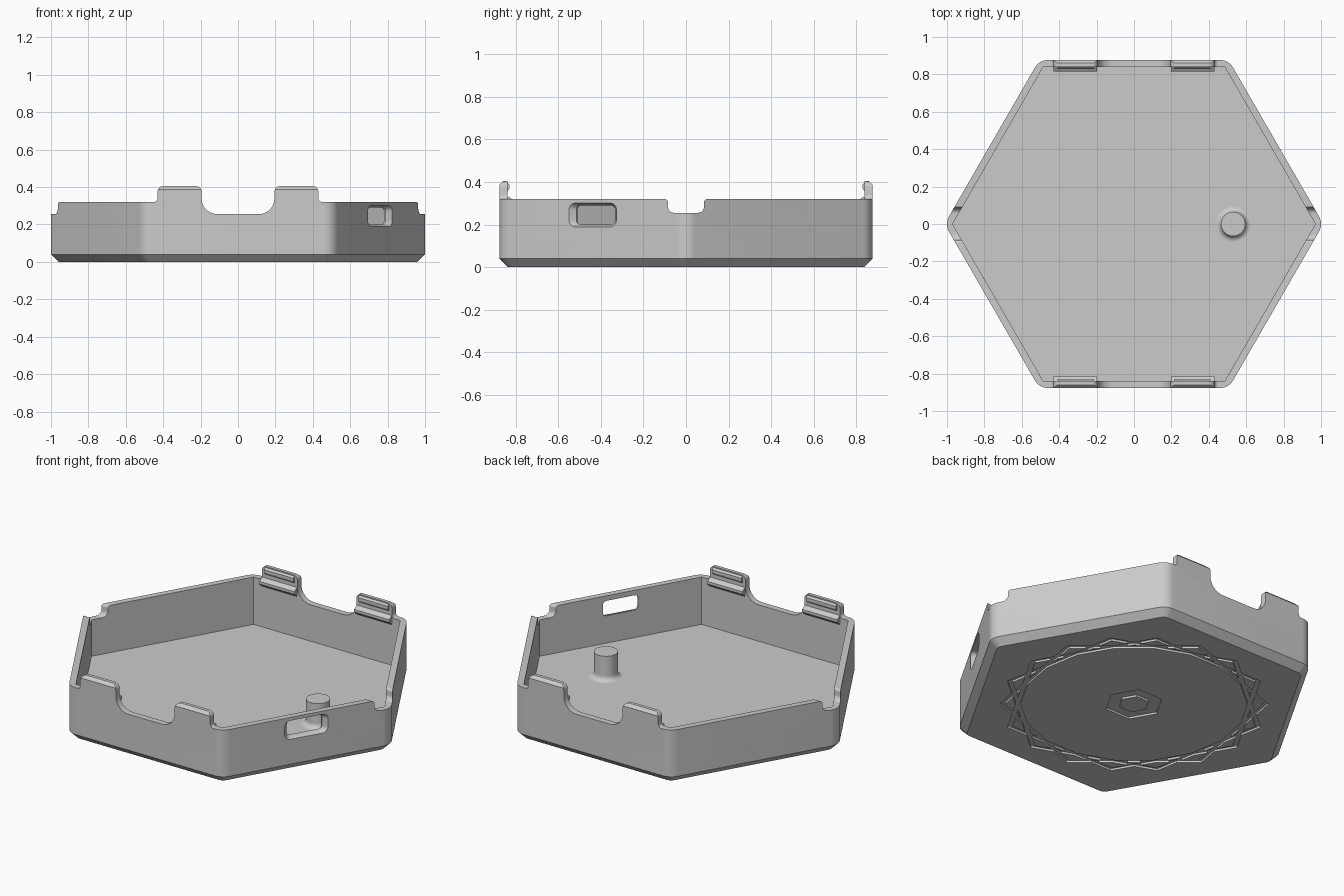
import bpy, bmesh
from math import sin, cos, radians, pi

if "Cube" in bpy.data.objects:
    bpy.data.objects.remove(bpy.data.objects["Cube"], do_unlink=True)

grey = bpy.data.materials.new("light grey plastic")
grey.use_nodes = True
colour = (0.6, 0.6, 0.6, 1)
grey.diffuse_color = colour
grey.node_tree.nodes["Principled BSDF"].inputs["Base Color"].default_value = colour

APOTHEM, WALL, FLOOR = 0.877, 0.037, 0.037
RIM, CLIP_TOP, NOTCH = 0.32, 0.405, 0.255


def loft(name, loops, ring=False):
    """Skin a list of equal loops; cap the ends, or join last to first."""
    bm = bmesh.new()
    rows = [[bm.verts.new(p) for p in loop] for loop in loops]
    pairs = list(zip(rows, rows[1:])) + ([(rows[-1], rows[0])] if ring else [])
    for a, b in pairs:
        for i in range(len(a)):
            j = (i + 1) % len(a)
            bm.faces.new((a[i], a[j], b[j], b[i]))
    if not ring:
        bm.faces.new(rows[0])
        bm.faces.new(rows[-1])
    bmesh.ops.recalc_face_normals(bm, faces=bm.faces)
    mesh = bpy.data.meshes.new(name)
    bm.to_mesh(mesh)
    bm.free()
    mesh.materials.append(grey)
    ob = bpy.data.objects.new(name, mesh)
    bpy.context.collection.objects.link(ob)
    return ob


def arc(cx, cy, r, start, end, steps=8):
    angles = [radians(start + (end - start) * i / steps) for i in range(steps + 1)]
    return [(cx + r * cos(a), cy + r * sin(a)) for a in angles]


def hexagon(radius, z, turn=0):
    return [(radius * cos(radians(60 * k + turn)), radius * sin(radians(60 * k + turn)), z)
            for k in range(6)]


def round_hexagon(apothem, r, z):
    reach = (apothem - r) / cos(pi / 6)
    return [(x, y, z) for k in range(6)
            for x, y in arc(reach * cos(k * pi / 3), reach * sin(k * pi / 3), r,
                            60 * k - 30, 60 * k + 30)]


def mirrored(half):
    return [(-u, v) for u, v in reversed(half)] + half


def along_x(name, profile, x0, x1):
    return loft(name, [[(x, u, v) for u, v in profile] for x in (x0, x1)])


def along_y(name, profile, y0, y1):
    return loft(name, [[(u, y, v) for u, v in profile] for y in (y0, y1)])


def cut(target, cutter):
    cutter.hide_render = True
    mod = target.modifiers.new("cut", "BOOLEAN")
    mod.operation, mod.solver, mod.object = "DIFFERENCE", "EXACT", cutter
    bpy.context.view_layer.objects.active = target
    bpy.ops.object.modifier_apply(modifier=mod.name)
    bpy.data.objects.remove(cutter, do_unlink=True)


# Tray: rounded hexagon with a chamfered bottom edge, hollowed
tray = loft("tray", [round_hexagon(APOTHEM - 0.04, 0.042, 0),
                     round_hexagon(APOTHEM, 0.082, 0.04),
                     round_hexagon(APOTHEM, 0.082, 0.45)])
inner = (APOTHEM - WALL) / cos(pi / 6)
cut(tray, loft("cavity", [hexagon(inner, FLOOR), hexagon(inner, 0.7)]))

# Rim outline: central dips, raised clips, level side walls
half_rim = (arc(0.11, NOTCH + 0.085, 0.085, -90, 0)
            + arc(0.225, CLIP_TOP - 0.03, 0.03, 180, 90)
            + arc(0.40, CLIP_TOP - 0.03, 0.03, 90, 0)
            + arc(0.45, RIM + 0.02, 0.02, 180, 270)
            + [(1.2, RIM), (1.2, 0.6)])
cut(tray, along_y("rim_cutter", mirrored(half_rim), -1.2, 1.2))

# Notches in the two side corners
half_notch = (arc(0.055, NOTCH + 0.03, 0.03, -90, 0)
              + arc(0.1, RIM - 0.015, 0.015, 180, 90) + [(0.1, 0.5)])
cut(tray, along_x("corner_cutter", mirrored(half_notch), -1.2, 1.2))

# Outer top chamfer of the clips
for side in (-1, 1):
    wedge = [(side * 0.85, 0.415), (side * 0.887, 0.378), (side * 0.887, 0.415)]
    cut(tray, along_x("chamfer_cutter", wedge, -0.6, 0.6))


# Port window, flared outward, in the front left wall
def window_loop(depth, w, h, r):
    pts = []
    for sx, sz, start in ((1, 1, 0), (-1, 1, 90), (-1, -1, 180), (1, -1, 270)):
        pts += arc(sx * (w - r), sz * (h - r), r, start, start + 90)
    c, s = cos(pi / 6), sin(pi / 6)
    return [(depth * c + u * s, -depth * s + u * c, 0.245 + v) for u, v in pts]


cut(tray, loft("window_cutter", [window_loop(0.80, 0.105, 0.045, 0.022),
                                 window_loop(0.85, 0.105, 0.045, 0.022),
                                 window_loop(APOTHEM, 0.13, 0.056, 0.035),
                                 window_loop(0.90, 0.13, 0.056, 0.035)]))


# Underside grooves: three interlaced hexagon rings and a central one
def groove(outer, inside, turn, depth=0.012):
    cut(tray, loft("groove_cutter", [hexagon(outer, -0.05, turn), hexagon(outer, depth, turn),
                                     hexagon(inside, depth, turn), hexagon(inside, -0.05, turn)],
                   ring=True))


for turn in (0, 20, 40):
    groove(0.73, 0.70, turn)
groove(0.16, 0.085, 0)

parts = [tray]

# Snap ridges on the inside of each clip
bulge = [(0.86, 0.404), (0.846, 0.404), (0.83, 0.388), (0.83, 0.37), (0.842, 0.352), (0.86, 0.352)]
ridge = [(0.86, 0.335), (0.84, 0.335), (0.816, 0.318), (0.816, 0.302), (0.84, 0.28), (0.86, 0.28)]
for sy, end in ((-1, "front"), (1, "back")):
    for sx, hand in ((-1, "right"), (1, "left")):
        for label, profile, x0, x1 in (("clip_lip", bulge, 0.215, 0.41),
                                       ("clip_ridge", ridge, 0.197, 0.43)):
            parts.append(along_x(f"{end}_{hand}_{label}", [(sy * u, v) for u, v in profile],
                                 sx * x0, sx * x1))

# Post with a filleted foot
post_profile = ([(0.095, FLOOR - 0.01)] + arc(0.095, FLOOR + 0.03, 0.03, 270, 180)
                + [(0.065, 0.185)])
parts.append(loft("post", [[(x, y, z) for x, y in arc(0.53, 0, r, 0, 352.5, 47)]
                           for r, z in post_profile]))

# Smooth the rounded parts, keep edges sharp
bpy.ops.object.select_all(action="DESELECT")
for ob in parts:
    ob.select_set(True)
bpy.context.view_layer.objects.active = tray
bpy.ops.object.shade_smooth_by_angle(angle=radians(30))
